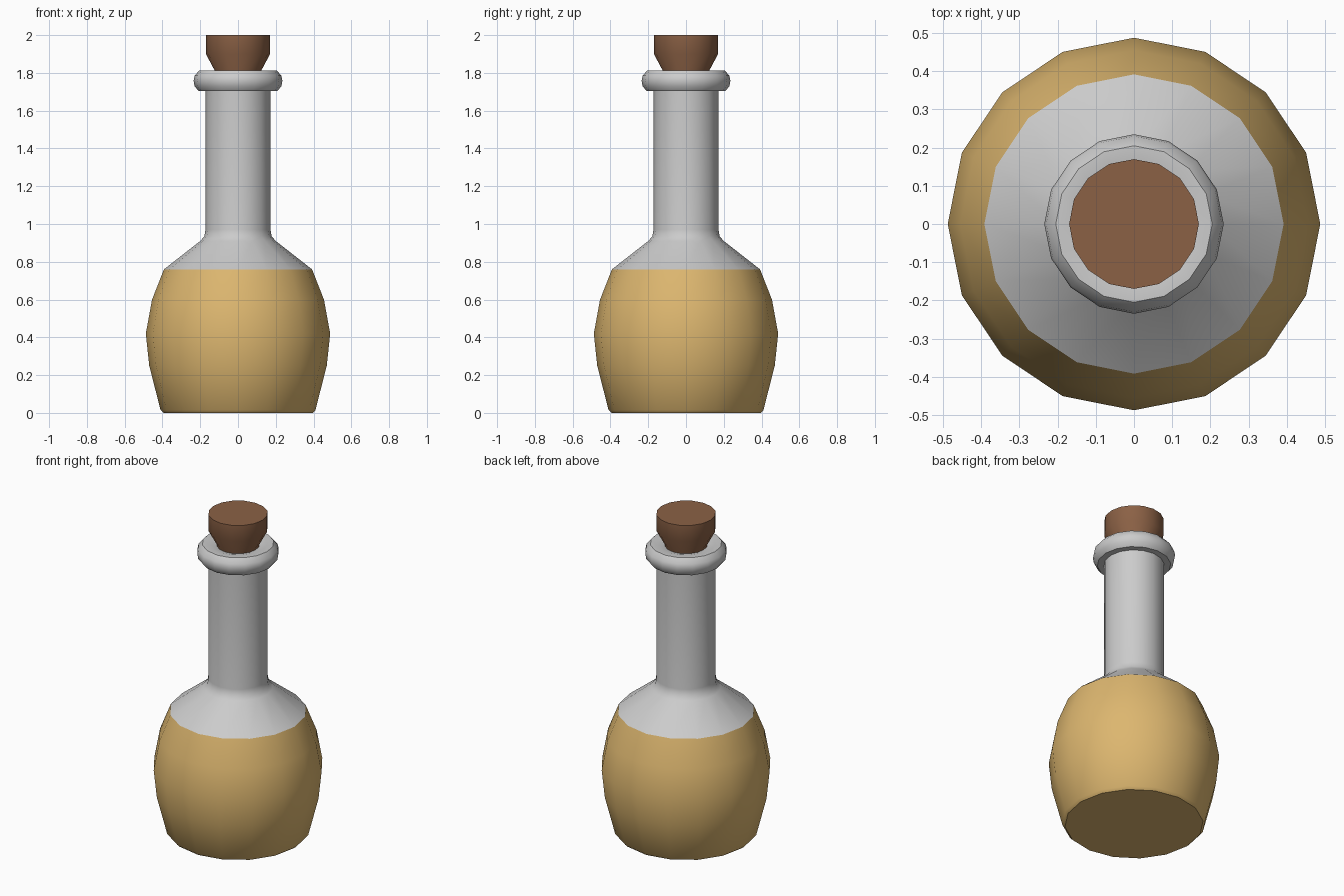
import bpy, bmesh, math

if "Cube" in bpy.data.objects:
    bpy.data.objects.remove(bpy.data.objects["Cube"])

SIDES = 16


def material(name, color):
    mat = bpy.data.materials.new(name)
    mat.diffuse_color = color
    mat.use_nodes = True
    mat.node_tree.nodes["Principled BSDF"].inputs["Base Color"].default_value = mat.diffuse_color
    return mat


def lathe(name, profile, mat=None, cap_bottom=False, cap_top=False):
    """Spin a (radius, height) profile around z."""
    bm = bmesh.new()
    rings = []
    for r, z in profile:
        angles = [2 * math.pi * i / SIDES for i in range(SIDES)]
        rings.append([bm.verts.new((r * math.cos(a), r * math.sin(a), z)) for a in angles])
    for low, high in zip(rings, rings[1:]):
        for i in range(SIDES):
            j = (i + 1) % SIDES
            bm.faces.new((low[i], low[j], high[j], high[i]))
    if cap_bottom:
        bm.faces.new(rings[0][::-1])
    if cap_top:
        bm.faces.new(rings[-1])
    mesh = bpy.data.meshes.new(name)
    bm.to_mesh(mesh)
    bm.free()
    obj = bpy.data.objects.new(name, mesh)
    bpy.context.collection.objects.link(obj)
    if mat:
        mesh.materials.append(mat)
    bpy.ops.object.select_all(action='DESELECT')
    obj.select_set(True)
    bpy.context.view_layer.objects.active = obj
    bpy.ops.object.shade_smooth_by_angle(angle=math.radians(42))
    return obj


amber = material("amber_liquid", (0.72, 0.47, 0.16, 1))
brown = material("cork_brown", (0.26, 0.12, 0.06, 1))

# Filled lower body
lathe("liquid", [(0.395, 0), (0.41, 0.015), (0.47, 0.25), (0.488, 0.42),
                 (0.455, 0.60), (0.392, 0.76)], amber, cap_bottom=True, cap_top=True)

# Empty glass shoulder and neck
lathe("bottle_neck", [(0.392, 0.76), (0.20, 0.91), (0.178, 0.935), (0.172, 0.97), (0.172, 1.72)])

# Rounded rim, turning inward around the cork
lathe("bottle_rim", [(0.165, 1.705), (0.21, 1.705), (0.23, 1.73), (0.235, 1.76),
                     (0.23, 1.785), (0.205, 1.813), (0.165, 1.813), (0.12, 1.80), (0.12, 1.70)])

# Tapered stopper
lathe("cork", [(0.12, 1.70), (0.122, 1.81), (0.17, 1.90), (0.17, 2.0)], brown,
      cap_bottom=True, cap_top=True)
